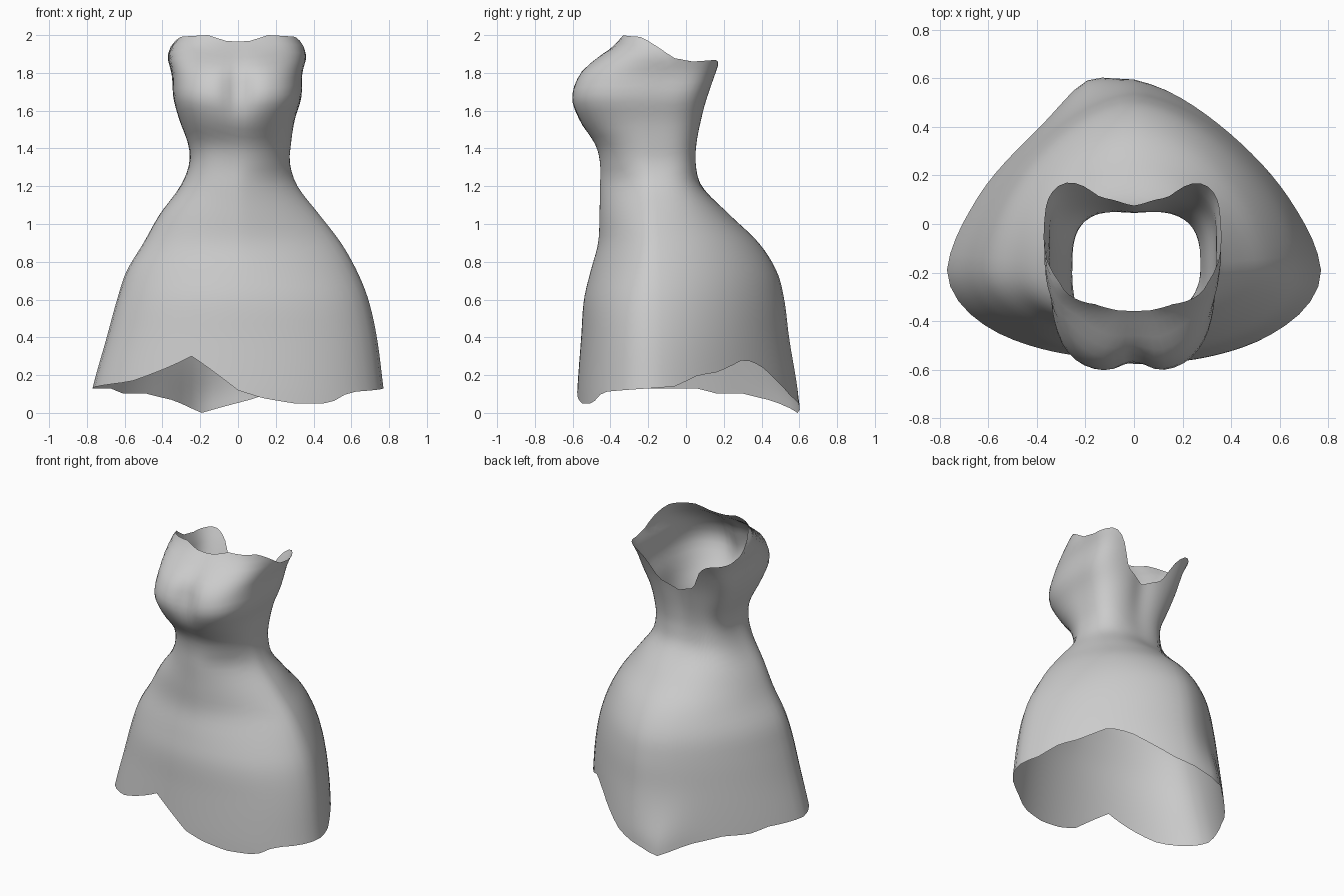
import bpy
import bmesh
import math

default_cube = bpy.data.objects.get("Cube")
if default_cube:
    bpy.data.objects.remove(default_cube, do_unlink=True)

COLUMNS = 72
ROWS = 44

# Body sections: height, width to -x, width to +x, front y, back y,
# y of the widest point, front roundness, back roundness
SECTIONS = [
    (0, .79, .785, -.58, .59, -.19, 2, 1.5),
    (.13, .77, .77, -.575, .585, -.19, 2, 1.5),
    (.4, .695, .735, -.555, .545, -.19, 2, 1.6),
    (.6, .64, .69, -.54, .52, -.19, 2, 1.65),
    (.75, .59, .63, -.505, .48, -.19, 2, 1.7),
    (.9, .5, .545, -.465, .385, -.19, 2.1, 1.8),
    (1.05, .415, .43, -.458, .23, -.19, 2.2, 2),
    (1.2, .305, .315, -.455, .085, -.19, 2.4, 2.6),
    (1.32, .257, .275, -.455, .055, -.19, 2.7, 3.2),
    (1.42, .262, .28, -.48, .06, -.18, 2.8, 3.2),
    (1.55, .31, .3, -.57, .085, -.16, 3, 3.2),
    (1.67, .342, .335, -.61, .115, -.14, 3.3, 3.5),
    (1.8, .35, .34, -.565, .165, -.09, 3.1, 4),
    (1.88, .372, .36, -.475, .2, -.06, 2.8, 4),
    (1.95, .352, .345, -.375, .2, -.1, 2.9, 4),
    (2, .31, .31, -.338, .2, -.14, 3.2, 4),
]

# Heights of the open edges by direction in degrees, from the front towards +x
HEM = [
    (0, .12), (18, .08), (40, .05), (58, .05), (67, .11), (90, .13),
    (100, .14), (111, .2), (121, .215), (137, .285), (148, .25),
    (171, .085), (195, 0), (208, .065), (226, .105), (239, .1),
    (250, .13), (270, .13), (294, .165), (325, .3), (360, .12),
]
NECKLINE = [
    (0, 1.965), (15, 1.97), (40, 2), (72, 1.99), (80, 1.94), (88, 1.88),
    (105, 1.86), (128, 1.87), (138, 1.82), (152, 1.66), (180, 1.6),
]


def linear(table, key):
    """Straight interpolation through (key, value) pairs."""
    for (k0, v0), (k1, v1) in zip(table, table[1:]):
        if key <= k1:
            return v0 + (v1 - v0) * (key - k0) / (k1 - k0)
    return table[-1][1]


def slope(index, column):
    """Slope of a section column at one of the given heights."""
    low = SECTIONS[max(index - 1, 0)]
    high = SECTIONS[min(index + 1, len(SECTIONS) - 1)]
    return (high[column] - low[column]) / (high[0] - low[0])


def section_at(z):
    """Smooth (Hermite) interpolation of the section values at height z."""
    index = 0
    while index < len(SECTIONS) - 2 and z > SECTIONS[index + 1][0]:
        index += 1
    low, high = SECTIONS[index], SECTIONS[index + 1]
    step = high[0] - low[0]
    t = (z - low[0]) / step
    ease = t * t * (3 - 2 * t)
    start = t * (1 - t) * (1 - t) * step
    end = t * t * (t - 1) * step
    return [
        low[c] + (high[c] - low[c]) * ease
        + slope(index, c) * start + slope(index + 1, c) * end
        for c in range(1, len(low))
    ]


def bell(value, centre, spread):
    """Soft bump with height one."""
    return math.exp(-((value - centre) / spread) ** 2)


def surface_point(degrees, z):
    """Point of the dress in one direction at one height."""
    left, right, front, back, widest, round_front, round_back = section_at(z)
    side = math.sin(math.radians(degrees))
    ahead = math.cos(math.radians(degrees))
    width = right if side > 0 else left
    depth = widest - front if ahead > 0 else back - widest
    power = round_front if ahead > 0 else round_back
    # The waist is cut away at the front on the +x side
    if ahead > 0 and side > 0:
        power = max(1.5, power - bell(z, 1.2, .4))
    total = abs(side / width) ** power + abs(ahead / depth) ** power
    radius = total ** (-1 / power)
    x = radius * side
    y = widest - radius * ahead
    if ahead > 0:
        # Soft hollow between the two halves of the bust
        y += .055 * bell(z, 1.72, .14) * bell(x, 0, .07)
    else:
        # Trailing corner of the hem and the hollow of the spine
        y += .065 * bell(z, 0, .25) * bell(x, -.2, .13)
        y -= .02 * bell(z, 1.6, .25) * bell(x, 0, .08)
    return x, y, z


# Fabric
fabric = bpy.data.materials.new("plain_grey_fabric")
fabric.use_nodes = True
grey = (.6, .6, .6, 1)
fabric.diffuse_color = grey
shader = next(n for n in fabric.node_tree.nodes if n.type == "BSDF_PRINCIPLED")
shader.inputs["Base Color"].default_value = grey

# Dress: one open sheet lofted from the uneven hem to the neckline
bm = bmesh.new()
strips = []
for column in range(COLUMNS):
    angle = 360 * column / COLUMNS
    bottom = linear(HEM, angle)
    top = linear(NECKLINE, min(angle, 360 - angle))
    strips.append([
        bm.verts.new(surface_point(angle, bottom + (top - bottom) * row / ROWS))
        for row in range(ROWS + 1)
    ])
for column, strip in enumerate(strips):
    following = strips[(column + 1) % COLUMNS]
    for row in range(ROWS):
        bm.faces.new((strip[row], following[row],
                      following[row + 1], strip[row + 1]))

mesh = bpy.data.meshes.new("dress")
bm.to_mesh(mesh)
bm.free()
mesh.materials.append(fabric)
dress = bpy.data.objects.new("dress", mesh)
bpy.context.collection.objects.link(dress)
for polygon in mesh.polygons:
    polygon.use_smooth = True
